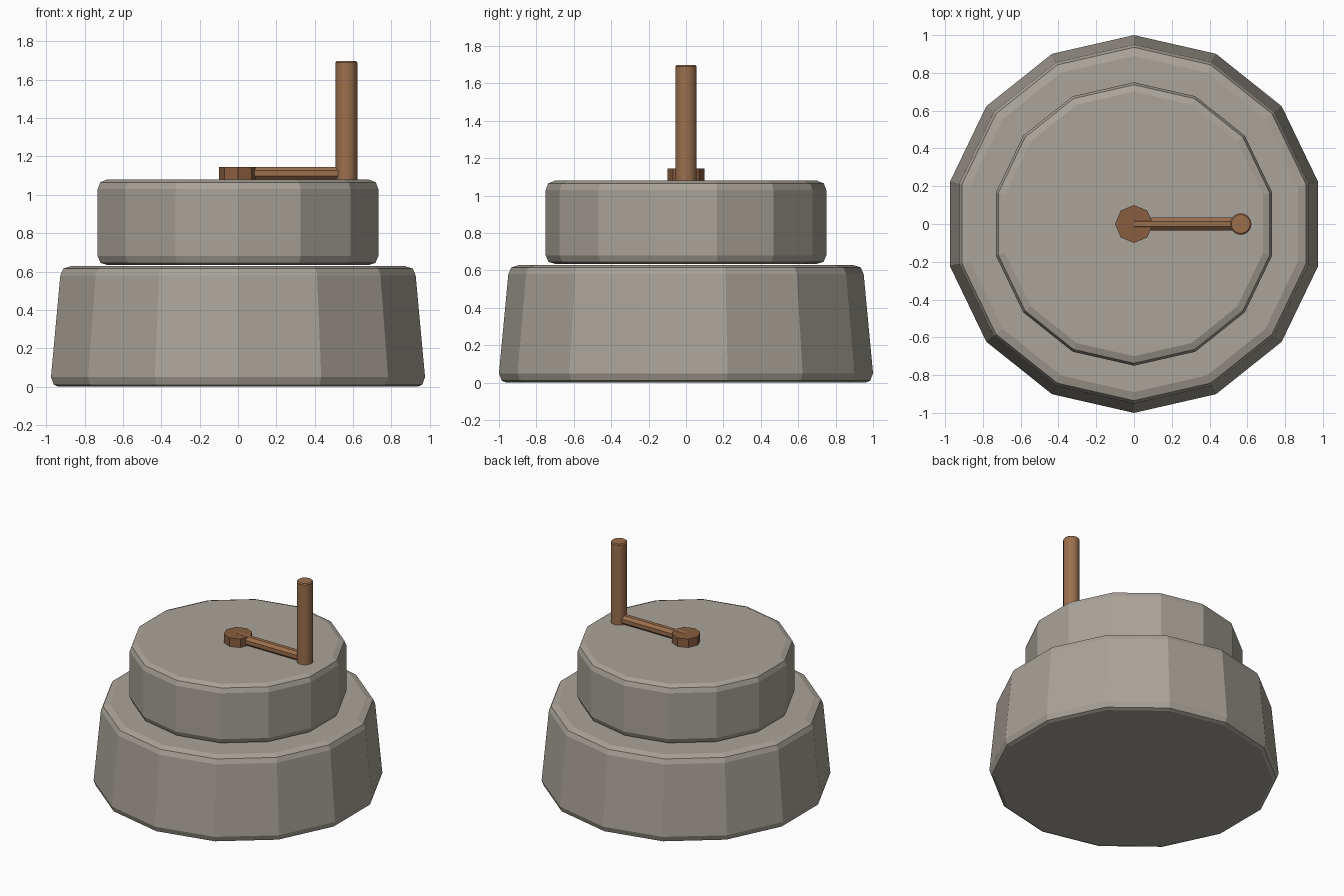
import bpy, bmesh, math
from mathutils import Matrix

if "Cube" in bpy.data.objects:
    bpy.data.objects.remove(bpy.data.objects["Cube"])


def material(name, color):
    m = bpy.data.materials.new(name)
    m.diffuse_color = (*color, 1)
    m.use_nodes = True
    m.node_tree.nodes["Principled BSDF"].inputs["Base Color"].default_value = m.diffuse_color
    return m


stone = material("stone", (0.40, 0.37, 0.32))
wood = material("wood", (0.33, 0.16, 0.075))
dark_wood = material("dark_wood", (0.25, 0.11, 0.05))


def lathe(name, profile, sides, mat, start=math.pi / 2, matrix=Matrix()):
    """Stack of (radius, height) rings closed with flat caps."""
    bm = bmesh.new()
    rings = []
    for r, z in profile:
        rings.append([bm.verts.new((r * math.cos(start + math.tau * i / sides),
                                    r * math.sin(start + math.tau * i / sides), z))
                      for i in range(sides)])
    for a, b in zip(rings, rings[1:]):
        for i in range(sides):
            j = (i + 1) % sides
            bm.faces.new((a[i], a[j], b[j], b[i]))
    bm.faces.new(rings[0][::-1])
    bm.faces.new(rings[-1])
    bm.transform(matrix)
    bmesh.ops.recalc_face_normals(bm, faces=bm.faces)
    me = bpy.data.meshes.new(name)
    bm.to_mesh(me)
    bm.free()
    me.materials.append(mat)
    ob = bpy.data.objects.new(name, me)
    bpy.context.collection.objects.link(ob)
    return ob


# Lower, tapered millstone
lathe("lower_stone", [(0.96, 0), (0.985, 0.01), (1.0, 0.05), (0.95, 0.58),
                      (0.935, 0.615), (0.89, 0.63)], 14, stone)

# Upper, straight millstone
lathe("upper_stone", [(0.70, 0.635), (0.735, 0.645), (0.75, 0.68), (0.75, 1.03),
                      (0.737, 1.065), (0.70, 1.08)], 14, stone)

# Hub at the centre of the upper stone
lathe("hub", [(0.1, 1.075), (0.1, 1.145)], 8, dark_wood)

# Crank arm lying along +x
lathe("crank_arm", [(0.037, 0), (0.037, 0.56)], 8, wood, math.pi / 8,
      Matrix.Translation((0, 0, 1.112)) @ Matrix.Rotation(math.pi / 2, 4, 'Y'))

# Upright handle with an eased top edge
handle = lathe("handle", [(0.057, 1.075), (0.057, 1.69), (0.05, 1.697)], 16, wood,
               matrix=Matrix.Translation((0.565, 0, 0)))
bpy.context.view_layer.objects.active = handle
handle.select_set(True)
bpy.ops.object.shade_smooth_by_angle(angle=math.radians(30))
